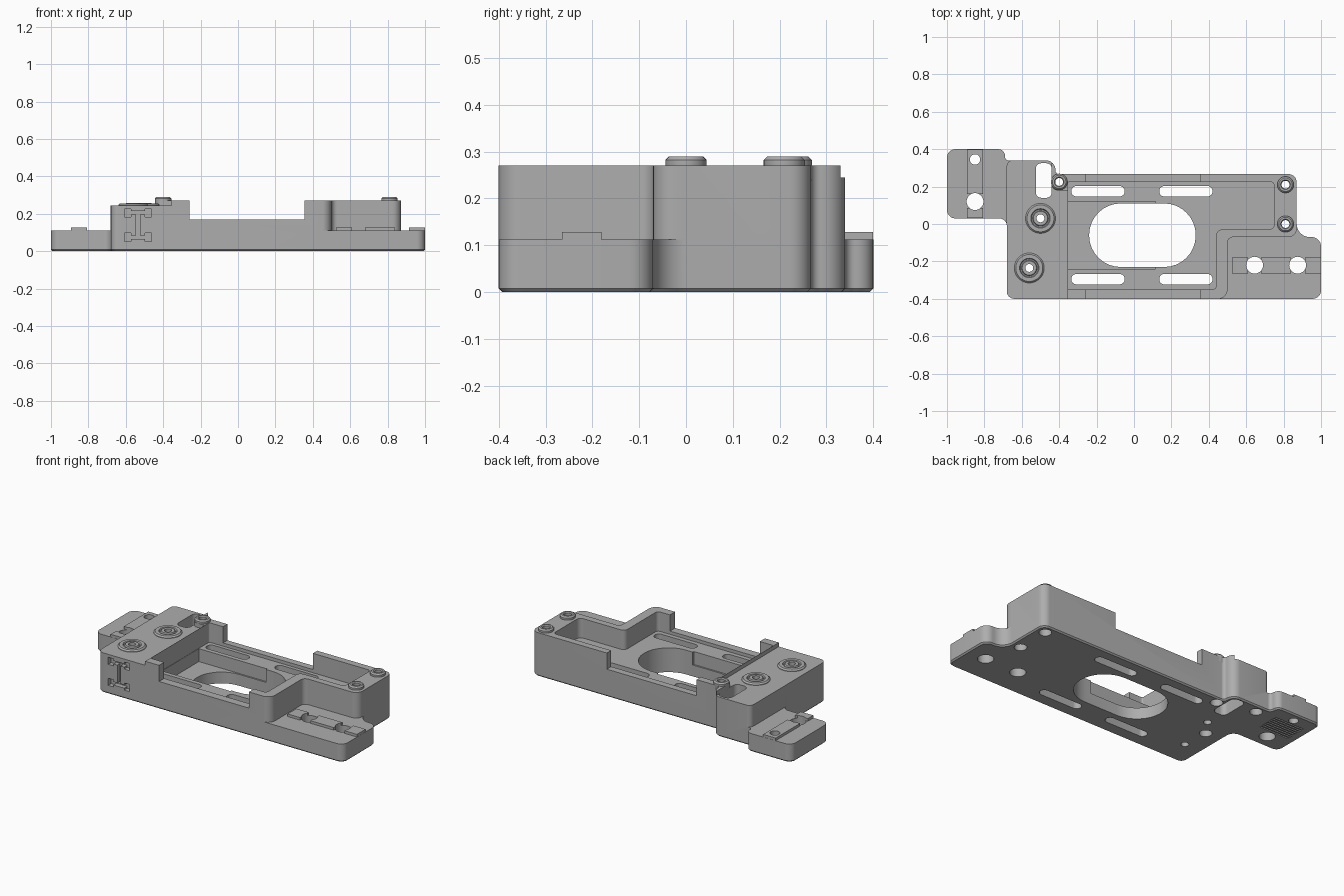
import bpy, bmesh, math
from mathutils import Vector

cube = bpy.data.objects.get("Cube")
if cube:
    bpy.data.objects.remove(cube)

grey = bpy.data.materials.new("plain grey")
grey.use_nodes = True
COLOUR = (0.42, 0.42, 0.42, 1)
grey.diffuse_color = COLOUR
grey.node_tree.nodes["Principled BSDF"].inputs["Base Color"].default_value = COLOUR


def add_object(name, bm):
    bmesh.ops.recalc_face_normals(bm, faces=bm.faces)
    mesh = bpy.data.meshes.new(name)
    bm.to_mesh(mesh)
    bm.free()
    mesh.materials.append(grey)
    obj = bpy.data.objects.new(name, mesh)
    bpy.context.scene.collection.objects.link(obj)
    return obj


def rounded(corners, steps=8):
    """Outline from (x, y[, radius]) corners, with arcs at the rounded ones."""
    out = []
    for i, c in enumerate(corners):
        p = Vector(c[:2])
        r = c[2] if len(c) > 2 else 0
        if not r:
            out.append(p)
            continue
        a = (Vector(corners[i - 1][:2]) - p).normalized()
        b = (Vector(corners[(i + 1) % len(corners)][:2]) - p).normalized()
        half = a.angle(b) / 2
        centre = p + (a + b).normalized() * r / math.sin(half)
        start = p + a * r / math.tan(half) - centre
        end = p + b * r / math.tan(half) - centre
        turn = start.angle_signed(end)
        for k in range(steps + 1):
            t = -turn * k / steps
            out.append(centre + Vector((start.x * math.cos(t) - start.y * math.sin(t),
                                        start.x * math.sin(t) + start.y * math.cos(t))))
    return out


def prism(name, corners, z0, z1, chamfer=0):
    bm = bmesh.new()
    low = [bm.verts.new((p.x, p.y, z0)) for p in rounded(corners)]
    high = [bm.verts.new((v.co.x, v.co.y, z1)) for v in low]
    base = bm.faces.new(low[::-1])
    bm.faces.new(high)
    for i in range(len(low)):
        bm.faces.new((low[i - 1], low[i], high[i], high[i - 1]))
    bmesh.ops.recalc_face_normals(bm, faces=bm.faces)
    if chamfer:
        bmesh.ops.bevel(bm, geom=list(base.edges), offset=chamfer, segments=1, affect='EDGES')
    return add_object(name, bm)


def block(name, x0, x1, y0, y1, z0, z1, r=0):
    return prism(name, [(x0, y0, r), (x1, y0, r), (x1, y1, r), (x0, y1, r)], z0, z1)


def drill(x, y, r, z0=-0.1, z1=0.5):
    ring = [(x + r * math.cos(k * math.tau / 40), y + r * math.sin(k * math.tau / 40))
            for k in range(40)]
    return prism("drill", ring, z0, z1)


def lathe(name, x, y, section, sides=40):
    """Closed ring swept from a (radius, z) section."""
    bm = bmesh.new()
    rings = [[bm.verts.new((x + r * math.cos(k * math.tau / sides),
                            y + r * math.sin(k * math.tau / sides), z)) for r, z in section]
             for k in range(sides)]
    n = len(section)
    for k in range(sides):
        for j in range(n):
            bm.faces.new((rings[k - 1][j - 1], rings[k][j - 1], rings[k][j], rings[k - 1][j]))
    return add_object(name, bm)


def carve(obj, cutters):
    for c in cutters:
        c.hide_render = True
        mod = obj.modifiers.new("cut", 'BOOLEAN')
        mod.operation, mod.solver, mod.object = 'DIFFERENCE', 'EXACT', c
    graph = bpy.context.evaluated_depsgraph_get()
    mesh = bpy.data.meshes.new_from_object(obj.evaluated_get(graph))
    obj.modifiers.clear()
    obj.data = mesh


# Full-height body, later cut down to its different levels
outline = [(-0.68, -0.4, 0.04), (1, -0.4, 0.045), (1, -0.07, 0.05), (0.87, -0.07, 0.07),
           (0.87, 0.267, 0.045), (-0.42, 0.267, 0.02), (-0.42, 0.34, 0.05), (-0.69, 0.34, 0.02),
           (-0.69, 0.4, 0.035), (-1, 0.4, 0.045), (-1, 0.03, 0.045), (-0.68, 0.03, 0.04)]
body = prism("body", outline, 0, 0.27, 0.008)

TOP = 0.5
cuts = [
    # left tab, right tab and left block levels
    prism("left_tab_cut", [(-1.1, -0.1), (-0.6805, -0.1), (-0.6805, 0.34, 0.03),
                           (-0.6, 0.3405), (-0.6, 0.5), (-1.1, 0.5)], 0.112, TOP),
    prism("right_tab_cut", [(0.44, -0.5), (1.1, -0.5), (1.1, 0), (0.8705, 0),
                            (0.8705, -0.07, 0.045), (0.5, -0.07, 0.03),
                            (0.5, -0.4005, 0.05), (0.44, -0.4005)], 0.112, TOP),
    prism("left_block_cut", [(-0.75, -0.5), (-0.355, -0.5), (-0.355, 0.18), (-0.44, 0.18, 0.03),
                             (-0.44, 0.5), (-0.75, 0.5)], 0.245, TOP),
    block("low_wall_cut", -0.26, 0.355, -0.5, 0.5, 0.17, TOP),
    # tray, its deeper pocket and the oval opening
    prism("tray_cut", [(-0.354, -0.35, 0.01), (0.44, -0.35, 0.02), (0.44, -0.03, 0.03),
                       (0.75, -0.03, 0.03), (0.75, 0.225, 0.02), (-0.354, 0.225, 0.01)],
          0.15, TOP),
    block("pocket_cut", -0.352, 0.115, -0.24, 0.12, 0.07, TOP),
    block("oval_cut", -0.24, 0.33, -0.23, 0.11, -0.1, TOP, 0.169),
    block("block_slot_cut", -0.525, -0.44, 0.14, 0.325, -0.1, TOP, 0.03),
]
for x0, x1 in ((-0.335, -0.05), (0.135, 0.42)):
    for y in (0.175, -0.295):
        cuts.append(block("slot_cut", x0, x1, y - 0.028, y + 0.028, -0.1, TOP, 0.0275))

# Round cable groove through the right wall
bm = bmesh.new()
bmesh.ops.create_cone(bm, cap_ends=True, segments=40, radius1=0.042, radius2=0.042, depth=0.3)
for v in bm.verts:
    v.co = (v.co.z + 0.82, v.co.x + 0.1, v.co.y + 0.272)
cuts.append(add_object("groove_cut", bm))

# Screw holes
wall_bosses = [(0.81, 0.21), (0.81, 0), (-0.4, 0.225)]
block_bosses = [(-0.5, 0.03), (-0.56, -0.235)]
tab_holes = [drill(-0.85, 0.345, 0.028), drill(-0.85, 0.12, 0.045),
             drill(0.645, -0.22, 0.045), drill(0.875, -0.22, 0.045)]
cuts += tab_holes
cuts += [drill(x, y, 0.022) for x, y in wall_bosses + block_bosses]
cuts += [drill(x, y, 0.035, -0.1, 0.05) for x, y in wall_bosses]
cuts += [drill(x, y, 0.035, -0.1, 0.06) for x, y in ((-0.57, -0.07), (-0.63, 0.287))]

# Fine ribs under the left tab
for i in range(8):
    y = 0.175 + i * 0.018
    cuts.append(block("rib_cut", -0.95, -0.75, y, y + 0.009, -0.1, 0.012))

# Tie slots in the front face
for z in (0.075, 0.205):
    cuts.append(block("tie_bar_cut", -0.58, -0.49, -0.5, -0.37, z - 0.01, z + 0.01))
    for x in (-0.59, -0.48):
        cuts.append(block("tie_end_cut", x - 0.018, x + 0.018, -0.5, -0.371, z - 0.022, z + 0.022))
cuts.append(block("tie_stem_cut", -0.546, -0.524, -0.5, -0.372, 0.07, 0.21))
carve(body, cuts)
parts = [body]

# Raised key strips on both tabs, interrupted at the holes
for x0, x1 in ((0.525, 0.61), (0.68, 0.84), (0.915, 0.999)):
    parts.append(block("right_key", x0, x1, -0.265, -0.18, 0.1, 0.128))
for y0, y1 in ((0.031, 0.085), (0.16, 0.399)):
    parts.append(block("left_key", -0.893, -0.807, y0, y1, 0.1, 0.128))
for key in parts[1:]:
    carve(key, tab_holes)

# Raised screw bosses on the walls and flanged inserts on the left block
for x, y in wall_bosses:
    parts.append(lathe("wall_boss", x, y, [(0.021, 0.2), (0.044, 0.24), (0.044, 0.282),
                                           (0.036, 0.29), (0.026, 0.29), (0.021, 0.284)]))
for x, y in block_bosses:
    parts.append(lathe("block_insert", x, y, [(0.021, 0.2), (0.08, 0.235), (0.08, 0.248),
                                              (0.072, 0.256), (0.052, 0.256), (0.048, 0.249),
                                              (0.042, 0.249), (0.038, 0.258), (0.021, 0.258)]))

for c in cuts:
    bpy.data.objects.remove(c)
bpy.ops.object.select_all(action='DESELECT')
for p in parts:
    p.select_set(True)
bpy.context.view_layer.objects.active = body
bpy.ops.object.shade_smooth_by_angle(angle=math.radians(30))
